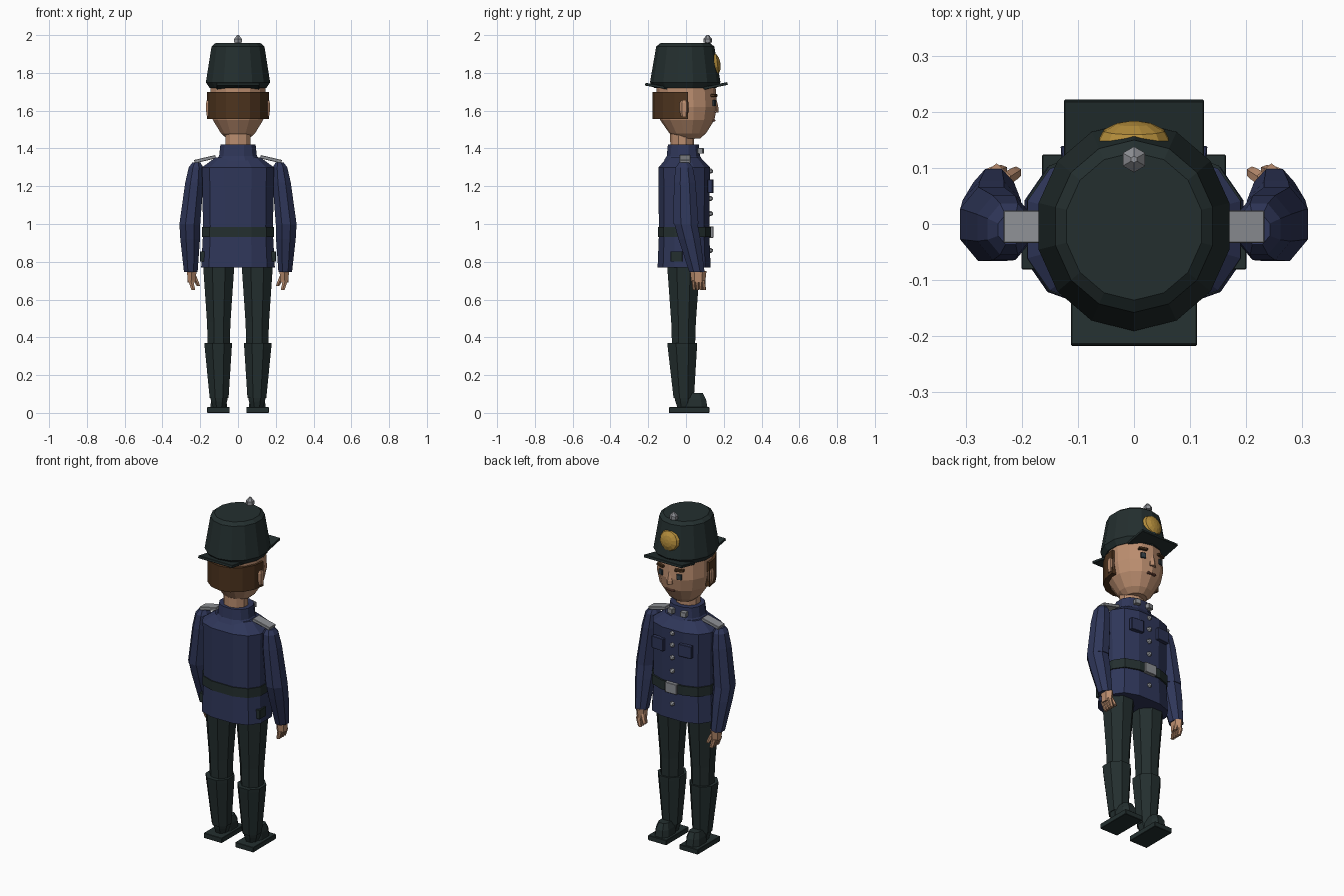
import bpy, bmesh, math
from mathutils import Matrix, Vector, Euler

cube = bpy.data.objects.get("Cube")
if cube:
    bpy.data.objects.remove(cube, do_unlink=True)


def material(name, red, green, blue):
    made = bpy.data.materials.new(name)
    made.use_nodes = True
    made.diffuse_color = (red, green, blue, 1)
    shader = made.node_tree.nodes["Principled BSDF"]
    shader.inputs["Base Color"].default_value = made.diffuse_color
    return made


navy = material("navy cloth", .028, .037, .1)
dark = material("dark green", .017, .028, .028)
skin = material("skin", .5, .27, .16)
lip = material("lip", .23, .09, .06)
brown = material("brown hair", .075, .034, .013)
grey = material("silver grey", .27, .28, .3)
gold = material("gold", .46, .27, .045)
eye = material("dark eye", .03, .045, .055)


def finish(name, bm, colour):
    bmesh.ops.recalc_face_normals(bm, faces=bm.faces)
    mesh = bpy.data.meshes.new(name)
    bm.to_mesh(mesh)
    bm.free()
    mesh.materials.append(colour)
    part = bpy.data.objects.new(name, mesh)
    bpy.context.collection.objects.link(part)
    return part


def turned(name, colour, profile, sides=8, at=(0, 0), lean=(0, 0), depth=1, square=1, half=False):
    """Stack rings from a (height, half width) profile.

    depth is the ratio of y to x, lean is the drift from first to last ring,
    square below one fills out the corners, half keeps the rear half only.
    """
    bm = bmesh.new()
    foot, head = profile[0][0], profile[-1][0]
    rings = []
    for height, radius in profile:
        along = (height - foot) / (head - foot)
        centre = Vector((at[0] + lean[0] * along, at[1] + lean[1] * along, height))
        ring = []
        for i in range(sides):
            if half:
                angle = math.pi * (1 + i / (sides - 1))
                reach = radius
            else:
                angle = math.tau * (i + .5) / sides
                reach = radius / math.cos(math.pi / sides) ** square
            across, forward = math.cos(angle), math.sin(angle)
            x = math.copysign(abs(across) ** square, across) * reach
            y = math.copysign(abs(forward) ** square, forward) * reach * depth
            ring.append(bm.verts.new(centre + Vector((x, y, 0))))
        rings.append(ring)
    for lower, upper in zip(rings, rings[1:]):
        for i in range(sides):
            bm.faces.new((lower[i - 1], lower[i], upper[i], upper[i - 1]))
    bm.faces.new(rings[0])
    bm.faces.new(rings[-1])
    return finish(name, bm, colour)


def box(name, colour, centre, size, tilt=(0, 0, 0), bevel=.002):
    bm = bmesh.new()
    bmesh.ops.create_cube(bm, size=1)
    bmesh.ops.scale(bm, vec=size, verts=bm.verts)
    bmesh.ops.bevel(bm, geom=bm.edges[:], offset=bevel, segments=1, affect='EDGES')
    bm.transform(Matrix.Translation(centre) @ Euler(tilt).to_matrix().to_4x4())
    return finish(name, bm, colour)


def stud(name, colour, radius, bulge, y, z, sides, lean_back=0):
    """A shallow dome that faces forward."""
    steps = [math.radians(angle) for angle in (0, 30, 60, 80)]
    dome = [(bulge * math.sin(t), radius * math.cos(t)) for t in steps]
    part = turned(name, colour, dome, sides)
    part.data.transform(Matrix.Translation((0, y, z)) @ Matrix.Rotation(lean_back - math.pi / 2, 4, 'X'))


# Hat
turned("hat_crown", dark, [(1.72, .15), (1.75, .17), (1.94, .14), (1.957, .12)],
       sides=14, at=(0, -.004), depth=1.07)
box("hat_front_peak", dark, (0, .157, 1.731), (.25, .13, .015), tilt=(.2, 0, 0))
box("hat_back_peak", dark, (0, -.157, 1.73), (.225, .12, .015), tilt=(-.17, 0, 0))
stud("hat_badge", gold, radius=.062, bulge=.033, y=.15, z=1.845, sides=12, lean_back=.13)
turned("hat_spike_stem", grey, [(1.94, .012), (1.97, .012)], sides=6, at=(0, .115))
turned("hat_spike", grey, [(1.96, .02), (1.98, .02), (2, .005)], sides=6, at=(0, .115))

# Head
turned("head", skin, [(1.453, .06), (1.48, .09), (1.55, .133), (1.62, .148), (1.75, .144)],
       sides=14, at=(0, .01), lean=(0, -.01), depth=1.05)
turned("hair", brown, [(1.555, .163), (1.7, .163)], sides=9, at=(0, .01), depth=1.15, half=True)
turned("neck", skin, [(1.38, .066), (1.49, .068)], sides=10, at=(0, -.02), depth=.9)
turned("nose", skin, [(1.59, .02), (1.61, .02), (1.66, .01)], sides=6, at=(0, .15))
box("mouth", lip, (0, .145, 1.548), (.055, .02, .01))

# Coat, collar and belt
turned("coat", navy, [(.77, .195), (.95, .185), (1.3, .19), (1.352, .12)],
       sides=12, at=(0, -.01), depth=.72, square=.75)
turned("collar", navy, [(1.335, .118), (1.36, .1), (1.42, .093)],
       sides=12, at=(0, -.014), depth=.88, square=.85)
turned("belt", dark, [(.93, .191), (.985, .191)], sides=12, at=(0, -.008), depth=.74, square=.75)
box("belt_buckle", grey, (0, .134, .957), (.075, .022, .06))
for height in (1.28, 1.21, 1.135, 1.055, .86):
    stud("coat_button", grey, radius=.013, bulge=.022, y=.122, z=height, sides=6)

for side, s in (("left", 1), ("right", -1)):
    # Face
    box(side + "_eye", eye, (s * .058, .143, 1.64), (.03, .026, .032), tilt=(0, 0, -s * .3))
    box(side + "_brow", brown, (s * .06, .145, 1.68), (.05, .03, .014), tilt=(0, 0, -s * .3))
    turned(side + "_ear", skin, [(1.57, .01), (1.6, .014), (1.64, .014), (1.655, .01)],
           sides=6, at=(s * .155, -.01), depth=1.5)

    # Coat fittings
    box(side + "_chest_pocket", navy, (s * .09, .13, 1.2), (.08, .024, .072), tilt=(0, 0, -s * .08))
    box(side + "_collar_tab", grey, (s * .042, .078, 1.387), (.035, .028, .03), tilt=(0, 0, -s * .2))
    box(side + "_epaulette", grey, (s * .175, -.005, 1.343), (.115, .058, .018), tilt=(0, s * .23, 0))
    box(side + "_hip_pouch", dark, (s * .183, -.05, .828), (.035, .062, .055))

    # Arm, bent forward at the elbow
    turned(side + "_upper_arm", navy, [(1, .055), (1.22, .048), (1.3, .038), (1.325, .022)],
           at=(s * .255, 0), lean=(-s * .035, -.01), depth=1.2)
    turned(side + "_forearm", navy, [(.745, .036), (.92, .052), (1, .055)],
           at=(s * .25, .058), lean=(s * .005, -.058), depth=1.12)

    # Hand
    turned(side + "_palm", skin, [(.69, .021), (.75, .025)], sides=6, at=(s * .245, .065), depth=1.5)
    for finger in range(4):
        turned(side + "_finger", skin, [(.65, .01), (.7, .013)], sides=6,
               at=(s * .236, .043 + finger * .018), lean=(s * .014, -.004), depth=.7)
    turned(side + "_thumb", skin, [(.672, .009), (.69, .011), (.73, .012)], sides=6,
           at=(s * .21, .092), lean=(s * .025, -.016))

    # Trouser leg, tall boot and shoe
    turned(side + "_trouser_leg", dark, [(.35, .058), (.48, .062), (.8, .084)],
           at=(s * .102, -.013), depth=1.05)
    turned(side + "_boot_shaft", dark, [(.08, .05), (.35, .072), (.37, .073)],
           at=(s * .1, -.012), lean=(s * .005, -.008), depth=1.08)
    turned(side + "_ankle", dark, [(.028, .032), (.06, .042), (.09, .048)], at=(s * .1, -.01), depth=1.1)
    turned(side + "_shoe_upper", dark, [(.025, .044), (.07, .041), (.105, .03)],
           at=(s * .102, .05), lean=(0, -.005), depth=1.45, square=.7)
    box(side + "_shoe_sole", dark, (s * .104, .017, .015), (.12, .214, .03))
